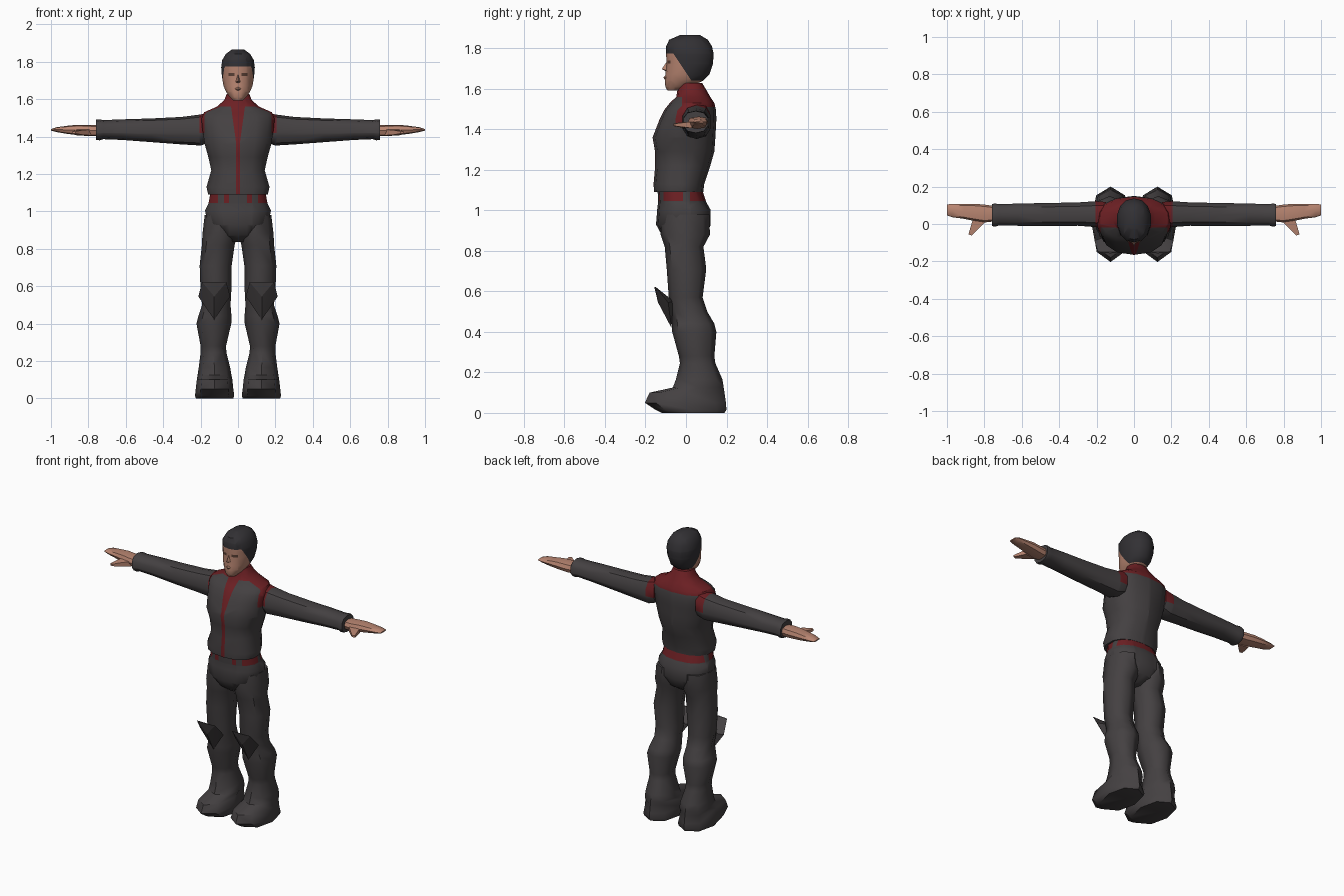
import bpy, bmesh, math
from mathutils import Vector


def material(name, rgb):
    m = bpy.data.materials.new(name)
    m.diffuse_color = (*rgb, 1)
    return m


CLOTH = material("charcoal cloth", (0.058, 0.052, 0.054))
RED = material("dark red trim", (0.15, 0.014, 0.017))
SKIN = material("skin", (0.48, 0.235, 0.165))
HAIR = material("dark hair", (0.032, 0.030, 0.034))
EYE = material("brown eyes", (0.10, 0.05, 0.035))


def finish(name, bm, mats, rule=None, cuts=(), mirror=False, angle=40):
    """Cut the mesh along planes, colour faces by rule, make the object."""
    for co, no in cuts:
        bmesh.ops.bisect_plane(bm, geom=bm.verts[:] + bm.edges[:] + bm.faces[:],
                               dist=1e-5, plane_co=co, plane_no=no)
    bmesh.ops.recalc_face_normals(bm, faces=bm.faces)
    for f in bm.faces:
        f.smooth = True
        if rule:
            f.material_index = rule(f.calc_center_median())
    me = bpy.data.meshes.new(name)
    bm.to_mesh(me)
    bm.free()
    for m in mats:
        me.materials.append(m)
    me.set_sharp_from_angle(angle=math.radians(angle))
    ob = bpy.data.objects.new(name, me)
    bpy.context.collection.objects.link(ob)
    if mirror:
        mod = ob.modifiers.new("mirror", 'MIRROR')
        mod.use_mirror_merge = False
    return ob


def loft(rings, n=12, power=0.85, axis='z'):
    """Rings are (position, a0, a1, b0, b1): bounds of a rounded section."""
    bm = bmesh.new()
    loops = []
    for t, a0, a1, b0, b1 in rings:
        loop = []
        for i in range(n):
            w = 2 * math.pi * i / n
            s, c = math.sin(w), math.cos(w)
            s = math.copysign(abs(s) ** power, s) if abs(s) > 1e-6 else 0
            c = math.copysign(abs(c) ** power, c) if abs(c) > 1e-6 else 0
            a = (a0 + a1) / 2 + (a1 - a0) / 2 * s
            b = (b0 + b1) / 2 + (b1 - b0) / 2 * c
            loop.append(bm.verts.new((a, b, t) if axis == 'z' else (t, a, b)))
        loops.append(loop)
    for lo, hi in zip(loops, loops[1:]):
        for i in range(n):
            j = (i + 1) % n
            bm.faces.new((lo[i], lo[j], hi[j], hi[i]))
    bm.faces.new(loops[0])
    bm.faces.new(loops[-1])
    return bm


def hull(points):
    bm = bmesh.new()
    for p in points:
        bm.verts.new(p)
    res = bmesh.ops.convex_hull(bm, input=bm.verts)
    junk = [v for v in res["geom_interior"] if isinstance(v, bmesh.types.BMVert)]
    bmesh.ops.delete(bm, geom=junk, context='VERTS')
    return bm


def both(x, slope=0.0, z=0.0):
    """Left and right cutting planes |x| = x + slope * (height - z)."""
    return [((s * x, 0, z), (s, 0, -slope)) for s in (-1, 1)]


# Jacket with collar, front stripe and shoulder trim
jacket = [(z, -rx, rx, yf, yb) for z, rx, yf, yb in (
    (1.09, .163, -.158, .085), (1.13, .172, -.160, .09), (1.22, .146, -.152, .12),
    (1.29, .162, -.153, .14), (1.36, .182, -.165, .145), (1.45, .196, -.13, .15),
    (1.495, .20, -.108, .148), (1.53, .185, -.08, .14), (1.56, .115, -.048, .12),
    (1.595, .075, -.042, .10), (1.628, .062, -.03, .08))]


def jacket_rule(c):
    x = abs(c.x)
    collar = c.z > 1.555
    stripe = c.y < 0 and x < max(.012, .012 + (c.z - 1.38) * .14)
    yoke = c.z > 1.51 and c.y > -.02
    armhole = x > .178 and c.z > 1.42
    return int(collar or stripe or yoke or armhole)


finish("jacket", loft(jacket, 14), [CLOTH, RED], jacket_rule,
       both(.012) + both(.012, .14, 1.38) + both(.178)
       + [((0, 0, h), (0, 0, 1)) for h in (1.42, 1.51)] + [((0, -.02, 0), (0, 1, 0))])

# Hips with a broken red belt
hips = [(z, -rx, rx, yf, yb) for z, rx, yf, yb in (
    (.835, .03, -.07, .05), (.87, .10, -.115, .10), (.93, .165, -.148, .122),
    (1.005, .18, -.142, .12), (1.04, .162, -.138, .10), (1.10, .15, -.14, .08))]


def belt_rule(c):
    x = abs(c.x)
    side_gap = -.015 < c.y < .02
    return int(c.z > 1.045 and not side_gap and (c.y > 0 or .048 < x < .075 or x > .108))


finish("hips_and_belt", loft(hips, 14), [CLOTH, RED], belt_rule,
       both(.048) + both(.075) + both(.108)
       + [((0, 0, 1.045), (0, 0, 1)), ((0, -.015, 0), (0, 1, 0)), ((0, .02, 0), (0, 1, 0))])

# Trouser legs running into pointed boots
leg = [(0, .025, .225, -.12, .19), (.015, .02, .23, -.15, .2), (.05, .025, .226, -.203, .197),
       (.10, .03, .22, -.18, .19), (.125, .035, .216, -.065, .186), (.165, .042, .21, -.05, .18),
       (.245, .062, .2, -.03, .145), (.28, .064, .2, -.035, .14), (.40, .036, .222, -.068, .15),
       (.44, .035, .212, -.07, .14), (.50, .04, .192, -.075, .105), (.57, .036, .2, -.085, .082),
       (.71, .034, .205, -.095, .1), (.82, .018, .193, -.105, .086), (.88, .004, .19, -.125, .118),
       (.98, .01, .178, -.12, .115)]
finish("leg_and_boot", loft(leg, 8, .9), [CLOTH], mirror=True, angle=50)

# Knee guards leaning forward
K = .127
knee = [(K - .065, -.15, .622), (K + .065, -.15, .622), (K, -.157, .622),
        (K - .085, -.088, .545), (K + .085, -.088, .545), (K, -.138, .545),
        (K, -.072, .42), (K, -.06, .55)]
finish("knee_guard", hull(knee), [CLOTH], mirror=True, angle=20)

# Sleeves with red shoulder seam
sleeve = [(.15, .0, .12, 1.37, 1.53), (.20, -.02, .125, 1.352, 1.518),
          (.30, -.012, .118, 1.358, 1.505), (.46, -.014, .115, 1.37, 1.497),
          (.62, -.012, .112, 1.382, 1.492), (.72, -.01, .108, 1.386, 1.488),
          (.74, -.016, .112, 1.38, 1.492), (.76, -.014, .11, 1.382, 1.49)]
finish("sleeve", loft(sleeve, 10, .85, 'x'), [CLOTH, RED],
       lambda c: int(c.x < .207 and c.z > 1.42),
       [((.207, 0, 0), (1, 0, 0)), ((0, 0, 1.42), (0, 0, 1))], mirror=True)

# Flat hands with thumbs
palm = [(.74, .015, .095, 1.402, 1.46), (.80, .008, .104, 1.402, 1.462),
        (.86, .018, .108, 1.408, 1.463), (.91, .028, .108, 1.414, 1.458),
        (.97, .036, .108, 1.424, 1.45), (1.0, .046, .104, 1.432, 1.44)]
finish("hand", loft(palm, 8, .7, 'x'), [SKIN], mirror=True)
thumb = [(x, y, z) for x, y, h in ((.785, .02, .016), (.86, .03, .016), (.835, -.03, .012),
                                   (.865, -.015, .012), (.868, -.062, .006), (.885, -.055, .006))
         for z in (1.422 - h, 1.422 + h)]
finish("thumb", hull(thumb), [SKIN], mirror=True)

# Head: face in front, hair cap above and behind, eyes cut into the face
head = [(z, -rx, rx, yf, yb) for z, rx, yf, yb in (
    (1.592, .026, -.092, -.02), (1.61, .045, -.102, .02), (1.64, .066, -.104, .085),
    (1.67, .079, -.102, .115), (1.72, .088, -.096, .132), (1.77, .092, -.098, .137),
    (1.81, .086, -.098, .128), (1.842, .066, -.083, .108), (1.865, .034, -.03, .07))]


def head_rule(c):
    if c.z > 1.775 or (c.z > 1.64 and c.y > -.06 + (1.77 - c.z) * .67):
        return 1
    return 2 if c.y < 0 and .018 < abs(c.x) < .052 and 1.724 < c.z < 1.74 else 0


finish("head", loft(head, 14, .9), [SKIN, HAIR, EYE], head_rule,
       both(.018) + both(.052) + [((0, -.06, 1.77), (0, 1, .67))]
       + [((0, 0, h), (0, 0, 1)) for h in (1.724, 1.74, 1.775)])

# Nose and lips
finish("nose", hull([(0, -.094, 1.735), (-.016, -.09, 1.69), (.016, -.09, 1.69),
                     (0, -.12, 1.697), (0, -.09, 1.682)]), [SKIN])
finish("lips", hull([(-.026, -.092, 1.655), (.026, -.092, 1.655), (0, -.112, 1.655),
                     (0, -.098, 1.67), (0, -.098, 1.638)]), [SKIN])
